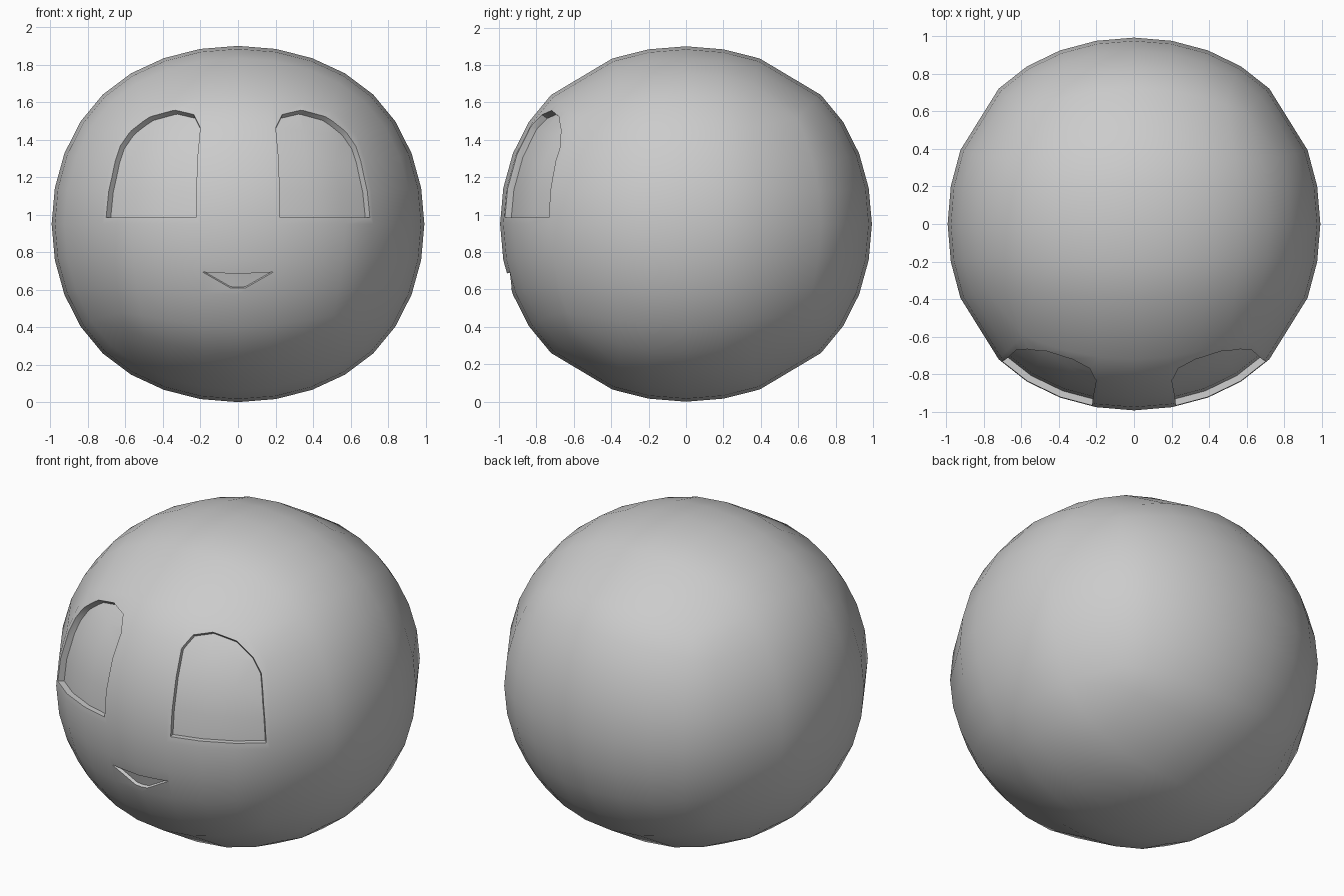
import bpy, bmesh, math
from mathutils import Vector

if "Cube" in bpy.data.objects:
    bpy.data.objects.remove(bpy.data.objects["Cube"], do_unlink=True)

CENTRE = Vector((0, 0, 0.95))
RADII = Vector((0.994, 0.994, 0.95))

grey = bpy.data.materials.new("plain grey")
grey.use_nodes = True
grey.diffuse_color = (0.6, 0.6, 0.6, 1)
grey.node_tree.nodes["Principled BSDF"].inputs["Base Color"].default_value = (0.6, 0.6, 0.6, 1)


def add_object(name, bm):
    mesh = bpy.data.meshes.new(name)
    bmesh.ops.recalc_face_normals(bm, faces=bm.faces)
    bm.to_mesh(mesh)
    bm.free()
    mesh.materials.append(grey)
    ob = bpy.data.objects.new(name, mesh)
    bpy.context.collection.objects.link(ob)
    return ob


def apply_modifiers(ob):
    deps = bpy.context.evaluated_depsgraph_get()
    mesh = bpy.data.meshes.new_from_object(ob.evaluated_get(deps))
    ob.modifiers.clear()
    ob.data = mesh


def dissolve_ring(bm, target):
    """Remove the edge loop that runs through the upright edge nearest target."""
    upright = [e for e in bm.edges
               if abs(e.verts[0].co.z - e.verts[1].co.z) > 0.8 * e.calc_length()]
    start = min(upright, key=lambda e: ((e.verts[0].co + e.verts[1].co) / 2 - target).length)
    ring, edge, vert = [start], start, start.verts[1]
    while True:
        faces = set(edge.link_faces)
        edge = next(e for e in vert.link_edges if not faces & set(e.link_faces))
        if edge == start:
            break
        ring.append(edge)
        vert = edge.other_vert(vert)
    bmesh.ops.dissolve_edges(bm, edges=ring, use_verts=True)


def round_ball(name, scale=1.0):
    """Rounded cube, thinned by one loop near its front and back rims."""
    bm = bmesh.new()
    bmesh.ops.create_cube(bm, size=2)
    ob = add_object(name, bm)
    sub = ob.modifiers.new("rounding", 'SUBSURF')
    sub.levels = sub.render_levels = 3
    apply_modifiers(ob)
    bm = bmesh.new()
    bm.from_mesh(ob.data)
    reach = max(v.co.x for v in bm.verts)
    for v in bm.verts:
        v.co = CENTRE + v.co * RADII * (scale / reach)
    for side in (-1, 1):
        dissolve_ring(bm, Vector((0.84, 0.57 * side, 1.05)) * scale + CENTRE * (1 - scale))
    bm.to_mesh(ob.data)
    bm.free()
    return ob


def recess(ball, name, outline, depth):
    """Sink an outline, given in x and z, into the front by depth towards the centre."""
    bm = bmesh.new()
    rings = []
    for s in (0.8, 1.2):
        ring = []
        for x, z in outline:
            dz = z - CENTRE.z
            y = -RADII.y * math.sqrt(1.02 - (x / RADII.x) ** 2 - (dz / RADII.z) ** 2)
            ring.append(bm.verts.new(CENTRE + Vector((x, y, dz)) * s))
        rings.append(ring)
        bm.faces.new(ring)
    n = len(outline)
    for i in range(n):
        j = (i + 1) % n
        bm.faces.new((rings[0][i], rings[0][j], rings[1][j], rings[1][i]))
    bmesh.ops.triangulate(bm, faces=bm.faces[:2])
    cutter = add_object(name + "_cutter", bm)
    core = round_ball(name + "_core", 1 - depth)
    for target, tool in ((cutter, core), (ball, cutter)):
        cut = target.modifiers.new("cut", 'BOOLEAN')
        cut.operation, cut.solver, cut.object = 'DIFFERENCE', 'EXACT', tool
        apply_modifiers(target)
    for helper in (core, cutter):
        bpy.data.objects.remove(helper, do_unlink=True)


# Body
ball = round_ball("head")

# Arched eye hollows, mirrored
eye = [(0.225, 0.985), (0.20, 1.46), (0.235, 1.53), (0.33, 1.55), (0.46, 1.515),
       (0.56, 1.44), (0.62, 1.36), (0.665, 1.2), (0.695, 0.985)]
recess(ball, "left_eye", eye, 0.035)
recess(ball, "right_eye", [(-x, z) for x, z in reversed(eye)], 0.035)

# Small mouth hollow
mouth = [(-0.19, 0.692), (-0.1, 0.685), (0.1, 0.685), (0.19, 0.692), (0.04, 0.607), (-0.04, 0.607)]
recess(ball, "mouth", mouth, 0.02)

# Smooth skin with crisp hollow rims
bpy.ops.object.select_all(action='DESELECT')
ball.select_set(True)
bpy.context.view_layer.objects.active = ball
bpy.ops.object.shade_smooth_by_angle(angle=math.radians(35))
